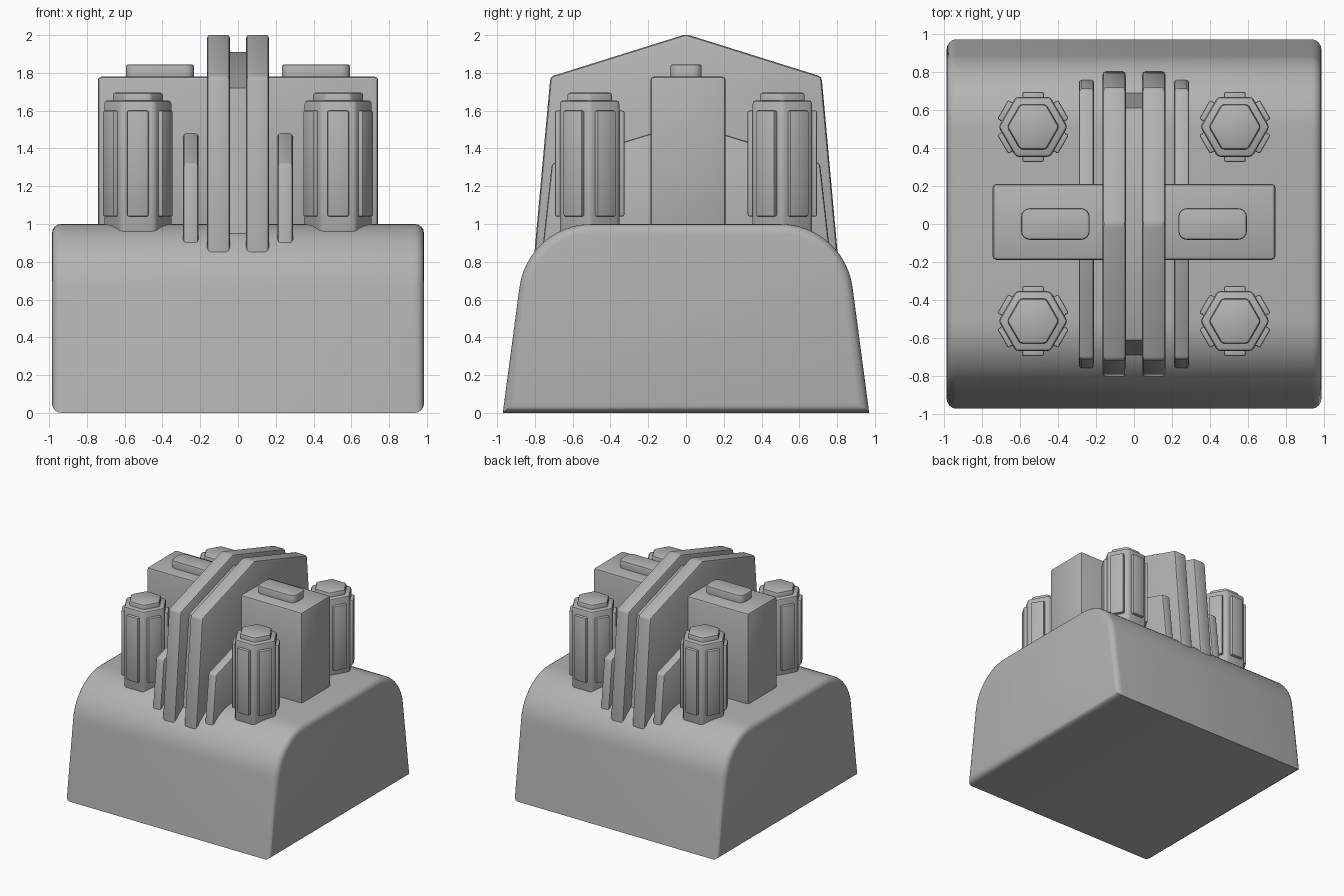
import bpy
import bmesh
from math import sin, cos, pi, radians
from mathutils import Matrix, Vector

cube = bpy.data.objects.get("Cube")
if cube:
    bpy.data.objects.remove(cube, do_unlink=True)

grey = bpy.data.materials.new("plain grey")
grey.use_nodes = True
GREY = (0.45, 0.45, 0.45, 1)
grey.diffuse_color = GREY
grey.node_tree.nodes["Principled BSDF"].inputs["Base Color"].default_value = GREY


def finish(name, bm):
    bmesh.ops.recalc_face_normals(bm, faces=bm.faces)
    mesh = bpy.data.meshes.new(name)
    bm.to_mesh(mesh)
    bm.free()
    mesh.materials.append(grey)
    obj = bpy.data.objects.new(name, mesh)
    bpy.context.collection.objects.link(obj)
    bpy.ops.object.select_all(action='DESELECT')
    obj.select_set(True)
    bpy.context.view_layer.objects.active = obj
    bpy.ops.object.shade_smooth_by_angle(angle=radians(35))
    return obj


def add_prism(bm, points, depth, bevel=0.0, segments=2, caps_only=False):
    """Extrude a closed outline of 3D points along depth and soften its edges."""
    part = bmesh.new()
    face = part.faces.new([part.verts.new(p) for p in points])
    depth = Vector(depth)
    made = bmesh.ops.extrude_face_region(part, geom=[face], use_keep_orig=True)["geom"]
    top = [g for g in made if isinstance(g, bmesh.types.BMVert)]
    bmesh.ops.translate(part, verts=top, vec=depth)
    bmesh.ops.recalc_face_normals(part, faces=part.faces)
    if bevel:
        axis = depth.normalized()
        edges = [e for e in part.edges if not caps_only
                 or abs((e.verts[1].co - e.verts[0].co).dot(axis)) < 1e-4]
        bmesh.ops.bevel(part, geom=edges, offset=bevel, segments=segments,
                        profile=0.5, affect='EDGES', clamp_overlap=True)
    temp = bpy.data.meshes.new("temp")
    part.to_mesh(temp)
    part.free()
    bm.from_mesh(temp)
    bpy.data.meshes.remove(temp)


def side_profile(name, half, x0, x1, bevel, segments=2, caps_only=False):
    """Part with a front/back symmetric outline, half given as (y, z)."""
    outline = half + [(-y, z) for y, z in reversed(half) if y > 0]
    bm = bmesh.new()
    add_prism(bm, [(x0, y, z) for y, z in outline], (x1 - x0, 0, 0),
              bevel, segments, caps_only)
    return finish(name, bm)


def rect(x0, x1, y0, y1, z):
    return [(x0, y0, z), (x1, y0, z), (x1, y1, z), (x0, y1, z)]


def hexagon(radius, z):
    return [(radius * cos(i * pi / 3), radius * sin(i * pi / 3), z) for i in range(6)]


# Sloped base with rounded shoulders
shoulder = [(0.5 + 0.385 * cos(a), 0.615 + 0.385 * sin(a))
            for a in (radians(7 + 83 * i / 12) for i in range(13))]
side_profile("base", [(0.97, 0)] + shoulder, -0.985, 0.985, 0.05, 4, True)

# Gabled fins, from the middle outwards
side_profile("centre_web", [(0.72, 0.65), (0.61, 1.72), (0, 1.91)], -0.05, 0.05, 0)
for side, sx in (("left", 1), ("right", -1)):
    side_profile(side + "_tall_fin", [(0.825, 0.6), (0.718, 1.78), (0, 2.005)],
                 sx * 0.042, sx * 0.165, 0.02)
    side_profile(side + "_short_fin", [(0.79, 0.6), (0.71, 1.32), (0, 1.535)],
                 sx * 0.21, sx * 0.29, 0.015)

    # Raised pad on the cross block
    bm = bmesh.new()
    cx = sx * 0.413
    pts = []
    for qx, qy, start in ((1, 1, 0), (-1, 1, 90), (-1, -1, 180), (1, -1, 270)):
        for i in range(5):
            a = radians(start + i * 22.5)
            pts.append((cx + qx * 0.135 + 0.045 * cos(a), qy * 0.038 + 0.045 * sin(a), 1.74))
    add_prism(bm, pts, (0, 0, 0.105), 0.012, 2, True)
    finish(side + "_pad", bm)

# Block running across the fins
bm = bmesh.new()
add_prism(bm, rect(-0.742, 0.742, -0.188, 0.21, 0.9), (0, 0, 0.88), 0.018)
finish("cross_block", bm)

# Four ribbed hexagonal towers
for side, sx in (("left", 1), ("right", -1)):
    for end, sy in (("front", -1), ("back", 1)):
        bm = bmesh.new()
        add_prism(bm, hexagon(0.182, 0.85), (0, 0, 0.805), 0.018)
        add_prism(bm, hexagon(0.137, 1.6), (0, 0, 0.095), 0.015)
        for i in range(6):
            turn = Matrix.Rotation(radians(30 + 60 * i), 3, 'Z')
            outline = [turn @ Vector(p) for p in rect(0.12, 0.184, -0.057, 0.057, 1.04)]
            add_prism(bm, outline, (0, 0, 0.56), 0.009)
        bmesh.ops.translate(bm, verts=bm.verts, vec=(sx * 0.53, sy * 0.51, 0))
        finish(f"{end}_{side}_tower", bm)
